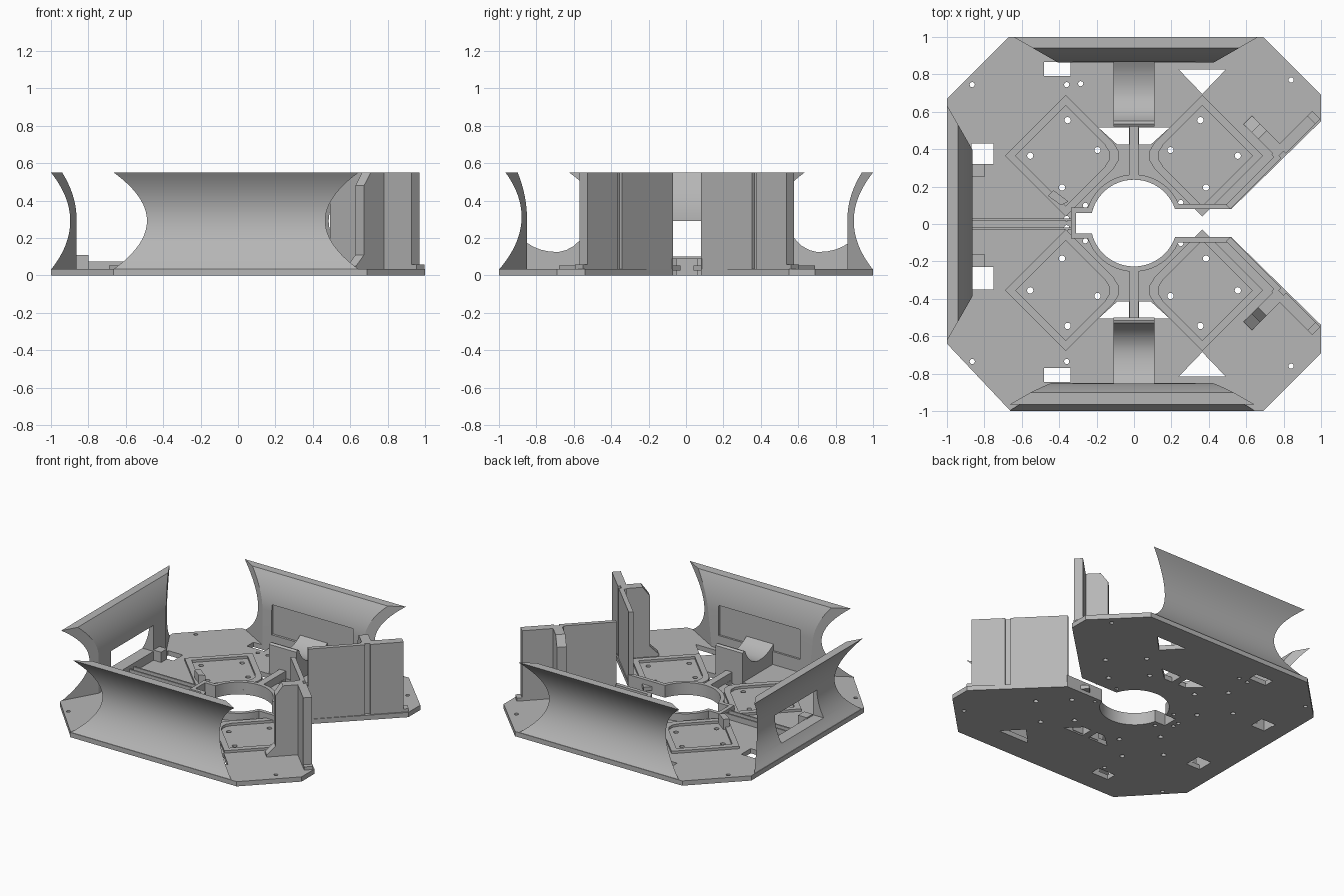
import bpy, bmesh, math
from mathutils import Vector

if "Cube" in bpy.data.objects:
    bpy.data.objects.remove(bpy.data.objects["Cube"])

grey = bpy.data.materials.new("plain grey")
grey.diffuse_color = (0.47, 0.47, 0.47, 1)
grey.use_nodes = True
grey.node_tree.nodes["Principled BSDF"].inputs["Base Color"].default_value = grey.diffuse_color
T = 0.035          # base plate thickness
R2 = math.sqrt(0.5)


def finish(name, bm, smooth=False):
    bmesh.ops.recalc_face_normals(bm, faces=bm.faces)
    me = bpy.data.meshes.new(name)
    bm.to_mesh(me)
    bm.free()
    me.materials.append(grey)
    ob = bpy.data.objects.new(name, me)
    bpy.context.collection.objects.link(ob)
    if smooth:
        bpy.ops.object.select_all(action='DESELECT')
        ob.select_set(True)
        bpy.context.view_layer.objects.active = ob
        bpy.ops.object.shade_smooth_by_angle(angle=math.radians(30))
    return ob


def add_solid(bm, a, b):
    """Closed solid between two matching rings of 3D points."""
    va, vb = [bm.verts.new(p) for p in a], [bm.verts.new(p) for p in b]
    n = len(a)
    for i in range(n):
        j = (i + 1) % n
        bm.faces.new((va[i], va[j], vb[j], vb[i]))
    bm.faces.new(va[::-1])
    bm.faces.new(vb)


def add_prism(bm, pts, z0, z1):
    add_solid(bm, [(x, y, z0) for x, y in pts], [(x, y, z1) for x, y in pts])


def prism(name, pts, z0, z1):
    bm = bmesh.new()
    add_prism(bm, pts, z0, z1)
    return finish(name, bm)


def rect(x0, x1, y0, y1):
    return [(x0, y0), (x1, y0), (x1, y1), (x0, y1)]


def circle(x, y, r, n):
    return [(x + r * math.cos(2 * math.pi * i / n), y + r * math.sin(2 * math.pi * i / n)) for i in range(n)]


def cut(ob, prisms):
    """Subtract (outline, z0, z1) prisms one at a time."""
    for pts, z0, z1 in prisms:
        c = prism("cutter", pts, z0, z1)
        m = ob.modifiers.new("cut", 'BOOLEAN')
        m.operation, m.solver, m.object = 'DIFFERENCE', 'EXACT', c
        bpy.ops.object.select_all(action='DESELECT')
        bpy.context.view_layer.objects.active = ob
        ob.select_set(True)
        bpy.ops.object.modifier_apply(modifier=m.name)
        bpy.data.objects.remove(c)


# Base plate: clipped square with a funnel-shaped mouth on the right
plate = prism("base_plate", [
    (-1, -0.64), (-0.66, -1), (0.69, -1), (1, -0.69), (1, -0.54), (0.52, -0.07), (0.1, -0.07),
    (0.1, 0.08), (0.52, 0.08), (1, 0.55), (1, 0.69), (0.69, 1), (-0.67, 1), (-1, 0.67)], 0, T)

# Openings in the plate
holes = [circle(0, 0.005, 0.232, 64), rect(-0.31, 0, -0.05, 0.06),
         rect(-0.48, -0.34, 0.79, 0.865), rect(-0.48, -0.34, -0.845, -0.77),
         rect(-0.87, -0.75, 0.32, 0.43), rect(-0.87, -0.75, -0.35, -0.23)]
pads = []
for s in (1, -1):
    f = lambda p: [(x, 0.005 + s * y) for x, y in p]
    holes.append(f([(0.24, 0.82), (0.49, 0.82), (0.365, 0.69)]))
    for k in (1, -1):
        holes.append(f([(k * 0.026, 0.42), (k * 0.09, 0.42), (k * 0.19, 0.51), (k * 0.026, 0.51)]))
        cx = 0.365 * k
        pads.append((s, k, cx))
        for dx, dy in ((0.19, 0), (-0.17, 0.03), (-0.01, 0.19), (0.02, -0.17)):
            holes.append(circle(cx + k * dx, 0.005 + s * (0.36 + dy), 0.017, 12))
    for x, y in ((-0.865, 0.74), (-0.36, 0.74), (0.84, 0.765), (0.25, 0.11), (-0.26, 0.095), (-0.36, 0.025)):
        holes.append(circle(x, 0.005 + s * y, 0.014, 12))
holes.append(circle(-0.285, 0.75, 0.014, 12))
cut(plate, [(h, -0.1, 0.2) for h in holes])

# Diamond mounting frames, blunt at the corner facing the centre line
for s, k, cx in pads:
    def diamond(r, blunt):
        return [(cx + k * x, 0.005 + s * (0.36 + y)) for x, y in
                ((r, 0), (0, r), (-r + blunt, blunt), (-r + blunt * 0.6, blunt * 0.35),
                 (-r + blunt * 0.6, -blunt * 0.35), (-r + blunt, -blunt), (0, -r))]
    bm = bmesh.new()
    rings = [[bm.verts.new((x, y, z)) for x, y in diamond(r, b)] for r, b, z in
             ((0.325, 0.07, T - 0.01), (0.325, 0.07, T + 0.018), (0.268, 0.06, T + 0.018), (0.268, 0.06, T - 0.01))]
    for q in range(4):
        a, b = rings[q], rings[(q + 1) % 4]
        for i in range(7):
            j = (i + 1) % 7
            bm.faces.new((a[i], a[j], b[j], b[i]))
    finish("mounting_frame", bm)

# Raised rim that follows the mouth, the round opening and its slot
a0, a1 = math.asin(0.075 / 0.232), math.pi - math.asin(0.055 / 0.232)
half = [(0.52, 0.075)] + [(0.232 * math.cos(a0 + (a1 - a0) * i / 24), 0.232 * math.sin(a0 + (a1 - a0) * i / 24))
                          for i in range(25)] + [(-0.31, 0.055)]
path = [Vector(p) for p in half + [(x, -y) for x, y in reversed(half)]]
outer = []
for i, p in enumerate(path):
    d0 = (p - path[max(i - 1, 0)]).normalized()
    d1 = (path[min(i + 1, len(path) - 1)] - p).normalized()
    n0, n1 = Vector((d0.y, -d0.x)), Vector((d1.y, -d1.x))
    m = (n0 + n1).normalized()
    outer.append(p + m * 0.028 / max(0.5, m.dot(n1 if n1.length else n0)))
bm = bmesh.new()
rim = [(p.x, p.y + 0.005) for p in path] + [(p.x, p.y + 0.005) for p in reversed(outer)]
add_prism(bm, rim, 0.0, 0.09)
finish("opening_rim", bm, True)

# Ribs and small posts
for s in (1, -1):
    prism("centre_rib", rect(-0.025, 0.025, *sorted((s * 0.25, s * 0.53))), 0, 0.09)
    prism("rail", rect(-0.87, -0.335, *sorted((s * 0.018, s * 0.03))), T - 0.01, 0.075)
prism("post", rect(-0.87, -0.80, 0.25, 0.32), T - 0.01, 0.11)
prism("post", rect(-0.87, -0.80, -0.23, -0.16), T - 0.01, 0.11)
prism("inner_post", [(-0.46, 0.15), (-0.39, 0.1), (-0.35, 0.12), (-0.43, 0.18)], T - 0.01, 0.11)


# Curved guard walls: waisted profile with slanted ends
def guard(name, place, length, shift, centre):
    N = 24
    prof = [(0, 0), (0, T)]
    for i in range(N + 1):                       # hollow outer side
        z = T + (0.55 - T) * i / N
        h = (z - 0.29) / 0.26
        prof.append((shift * i / N + 0.103 * (1 - h * h), z))
    for i in range(N // 2 + 1):                  # bulged inner side
        z = 0.55 - 0.25 * i / (N // 2)
        h = (z - 0.30) / 0.25
        prof.append((0.137 - (0.077 - shift) * h * h if shift == 0 else 0.15 - 0.05 * h * h, z))
    prof.append((prof[-1][0], 0))
    bm = bmesh.new()
    ends = [[place(centre + k * (length - 1.75 * max(d - shift * z / 0.55, 0)), d, z) for d, z in prof]
            for k in (-1, 1)]
    add_solid(bm, *ends)
    return finish(name, bm)


front = guard("front_guard", lambda u, d, z: (u, -1 + d, z), 0.655, 0.035, -0.01)
back = guard("back_guard", lambda u, d, z: (u, 1 - d, z), 0.655, 0, 0.01)
left = guard("left_guard", lambda u, d, z: (-1 + d, u, z), 0.63, 0, 0.005)
cut(front, [(rect(-0.33, 0.33, -0.864, -0.7), 0.13, 0.35)])
cut(back, [(rect(-0.33, 0.33, 0.7, 0.88), 0.13, 0.35)])
cut(left, [(rect(-1.1, -0.7, -0.24, 0.25), 0.10, 0.29)])
for ob in (front, back, left):
    bpy.ops.object.select_all(action='DESELECT')
    ob.select_set(True)
    bpy.context.view_layer.objects.active = ob
    bpy.ops.object.shade_smooth_by_angle(angle=math.radians(25))

# Scoops between the guards and the centre ribs
for s, shift in ((1, 0.0), (-1, 0.02)):
    arc = [(0.88, 0.18), (0.84, 0.155), (0.80, 0.138), (0.75, 0.127), (0.70, 0.125), (0.66, 0.135),
           (0.62, 0.157), (0.59, 0.185), (0.565, 0.22), (0.55, 0.255), (0.535, 0.26), (0.52, 0.25),
           (0.52, 0.01), (0.88, 0.01)]
    bm = bmesh.new()
    add_solid(bm, *[[(x, s * (y - shift), z) for y, z in arc] for x in (-0.11, 0.11)])
    finish("scoop", bm, True)

# Upright mouth plates with a groove, and a buttress behind each groove
for s in (1, -1):
    def place(t, n, z):
        return (0.515 + (t - n) * R2, 0.005 + s * (0.075 + (t + n) * R2), z)
    for t0, t1, n0, n1 in ((0, 0.385, 0, 0.032), (0.42, 0.645, 0, 0.06), (0.36, 0.45, 0.018, 0.05)):
        q = [(t0, n0), (t1, n0), (t1, n1), (t0, n1)]
        bm = bmesh.new()
        add_solid(bm, [place(t, n, 0) for t, n in q], [place(t, n, 0.55) for t, n in q])
        finish("mouth_plate", bm)
    side = [(0.02, 0.01), (0.27, 0.01), (0.27, 0.05), (0.21, 0.11), (0.21, 0.48), (0.16, 0.55), (0.02, 0.55)]
    bm = bmesh.new()
    add_solid(bm, *[[place(t, n, z) for n, z in side] for t in (0.37, 0.435)])
    finish("buttress", bm)
    # Low curb at the outer end of the mouth
    q = [(0.645, 0.0), (0.68, 0.0), (0.68, 0.06), (0.645, 0.06)]
    bm = bmesh.new()
    add_solid(bm, [place(t, n, 0) for t, n in q], [place(t, n, 0.058) for t, n in q])
    finish("end_curb", bm)
